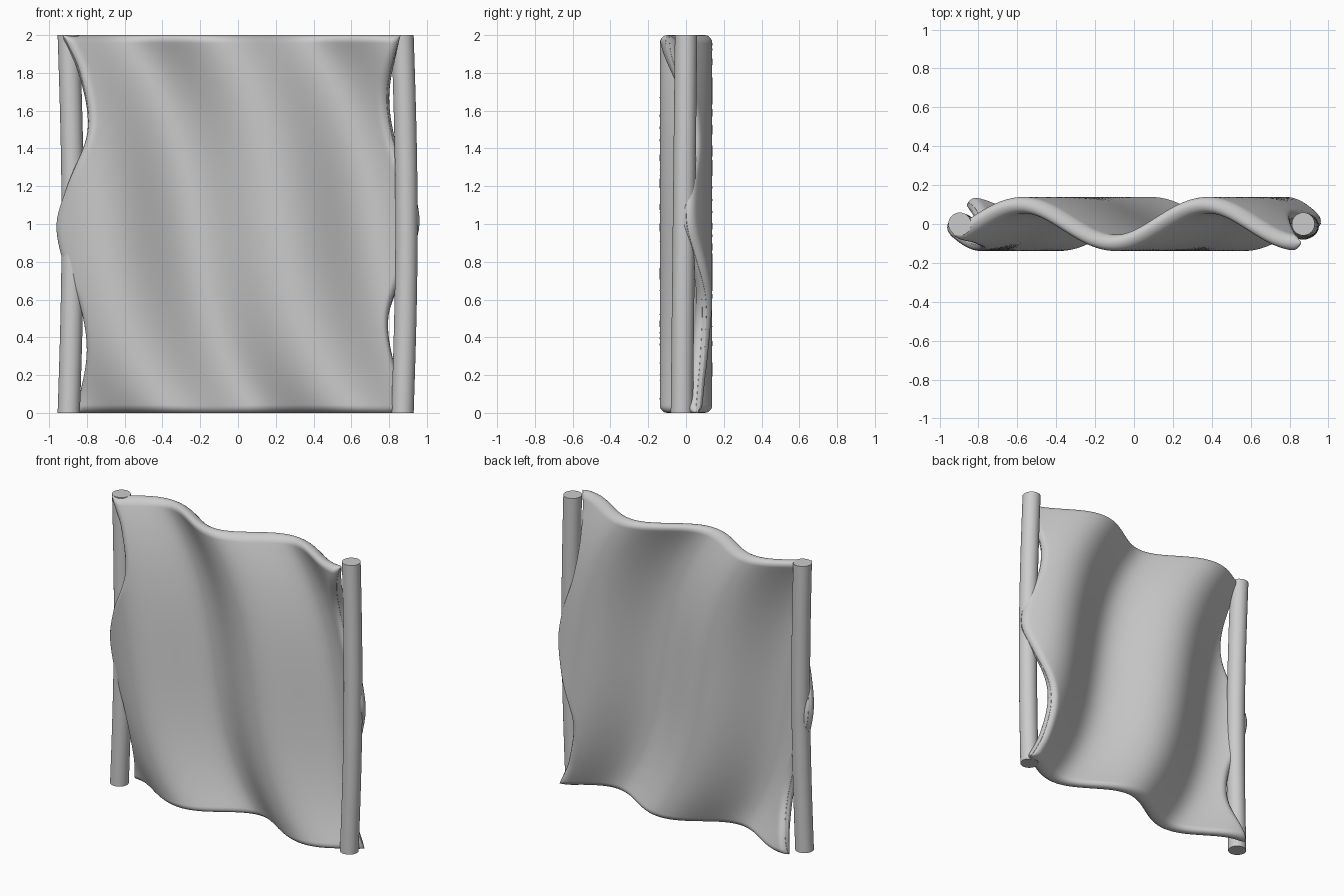
import bpy, math

if "Cube" in bpy.data.objects:
    bpy.data.objects.remove(bpy.data.objects["Cube"])

def make_object(name, verts, faces):
    mesh = bpy.data.meshes.new(name)
    mesh.from_pydata(verts, [], faces)
    mesh.update()
    ob = bpy.data.objects.new(name, mesh)
    bpy.context.collection.objects.link(ob)
    bpy.ops.object.select_all(action='DESELECT')
    ob.select_set(True)
    bpy.context.view_layer.objects.active = ob
    bpy.ops.object.mode_set(mode='EDIT')
    bpy.ops.mesh.select_all(action='SELECT')
    bpy.ops.mesh.normals_make_consistent(inside=False)
    bpy.ops.object.mode_set(mode='OBJECT')
    bpy.ops.object.shade_smooth_by_angle(angle=math.radians(40))
    return ob

# Side edge of the cloth: (height, x), read by a smooth spline
EDGE = [(0, .93), (.2, .84), (.5, .795), (.8, .90), (1, .955),
        (1.2, .92), (1.45, .825), (1.7, .795), (2, .86)]

def right_edge(z):
    n = len(EDGE)
    slope = [(EDGE[min(i + 1, n - 1)][1] - EDGE[max(i - 1, 0)][1]) /
             (EDGE[min(i + 1, n - 1)][0] - EDGE[max(i - 1, 0)][0]) for i in range(n)]
    k = max(i for i in range(n - 1) if EDGE[i][0] <= max(z, 0))
    d = EDGE[k + 1][0] - EDGE[k][0]
    t = (z - EDGE[k][0]) / d
    return ((2*t**3 - 3*t*t + 1) * EDGE[k][1] + (t**3 - 2*t*t + t) * d * slope[k]
            + (3*t*t - 2*t**3) * EDGE[k + 1][1] + (t**3 - t*t) * d * slope[k + 1])

def left_edge(z):
    return -right_edge(2 - z)

# Rippled cloth: folds drift sideways with height
AMP, WAVE, HALF = .097, .95, .042

def ripple(x, z):
    u = z - 1
    shift = .36 - .15 * u - .21 * u**3
    a = 2 * math.pi * (x + .6 - shift) / WAVE
    return AMP * math.cos(a), -AMP * 2 * math.pi / WAVE * math.sin(a)

# Upright profile of the cloth with rounded top and bottom rims
NZ, ARC = 60, 10
half_profile = []
for k in range(ARC):
    a = math.pi / 2 * (k + .5) / ARC
    half_profile.append((HALF * (1 - math.cos(a)), HALF * math.sin(a)))
for k in range(NZ + 1):
    half_profile.append((HALF + (2 - 2 * HALF) * k / NZ, HALF))
for k in range(ARC - 1, -1, -1):
    a = math.pi / 2 * (k + .5) / ARC
    half_profile.append((2 - HALF * (1 - math.cos(a)), HALF * math.sin(a)))
half_profile = [(max(0.0, z) if i else 0.0, o) for i, (z, o) in enumerate(half_profile)]
half_profile[-1] = (2.0, half_profile[-1][1])
profile = [(z, -o) for z, o in half_profile] + [(z, o) for z, o in reversed(half_profile)]

# Columns across the cloth, packed at both ends to round the side edges
ends = [.022 * (1 - math.cos(math.pi / 2 * k / 6)) for k in range(6)]
cols = ends + [.022 + .956 * k / 100 for k in range(101)] + [1 - e for e in reversed(ends)]
verts, faces = [], []
N = len(profile)
for c in cols:
    e = min(c, 1 - c, .022) / .022
    thick = max(.25, math.sqrt(max(0, 1 - (1 - e)**2)))
    for z, o in profile:
        lo, hi = left_edge(z), right_edge(z)
        x = lo + (hi - lo) * c
        y, dy = ripple(x, z)
        s = o * thick / math.hypot(1, dy)
        verts.append((x - dy * s, y + s, z))
for i in range(len(cols) - 1):
    for j in range(N):
        k = (j + 1) % N
        faces.append((i*N + j, i*N + k, (i + 1)*N + k, (i + 1)*N + j))
for base in (0, (len(cols) - 1) * N):
    for j in range(N // 2 - 1):
        faces.append((base + j, base + j + 1, base + N - 2 - j, base + N - 1 - j))
make_object("rippled_cloth", verts, faces)

# Two slightly bowed poles
def pole(name, x0):
    sides, rings, r = 32, 16, .059
    v, f = [], []
    for i in range(rings + 1):
        t = i / rings
        cx = x0 + .021 * math.sin(math.pi * t)
        cy = -.022 * (1 - t)
        for j in range(sides):
            a = 2 * math.pi * j / sides
            v.append((cx + r * math.cos(a), cy + r * math.sin(a), 2 * t))
    for i in range(rings):
        for j in range(sides):
            k = (j + 1) % sides
            f.append((i*sides + j, i*sides + k, (i + 1)*sides + k, (i + 1)*sides + j))
    f.append(tuple(range(sides)))
    f.append(tuple(range(rings * sides, (rings + 1) * sides)))
    make_object(name, v, f)

pole("left_pole", -.896)
pole("right_pole", .871)
